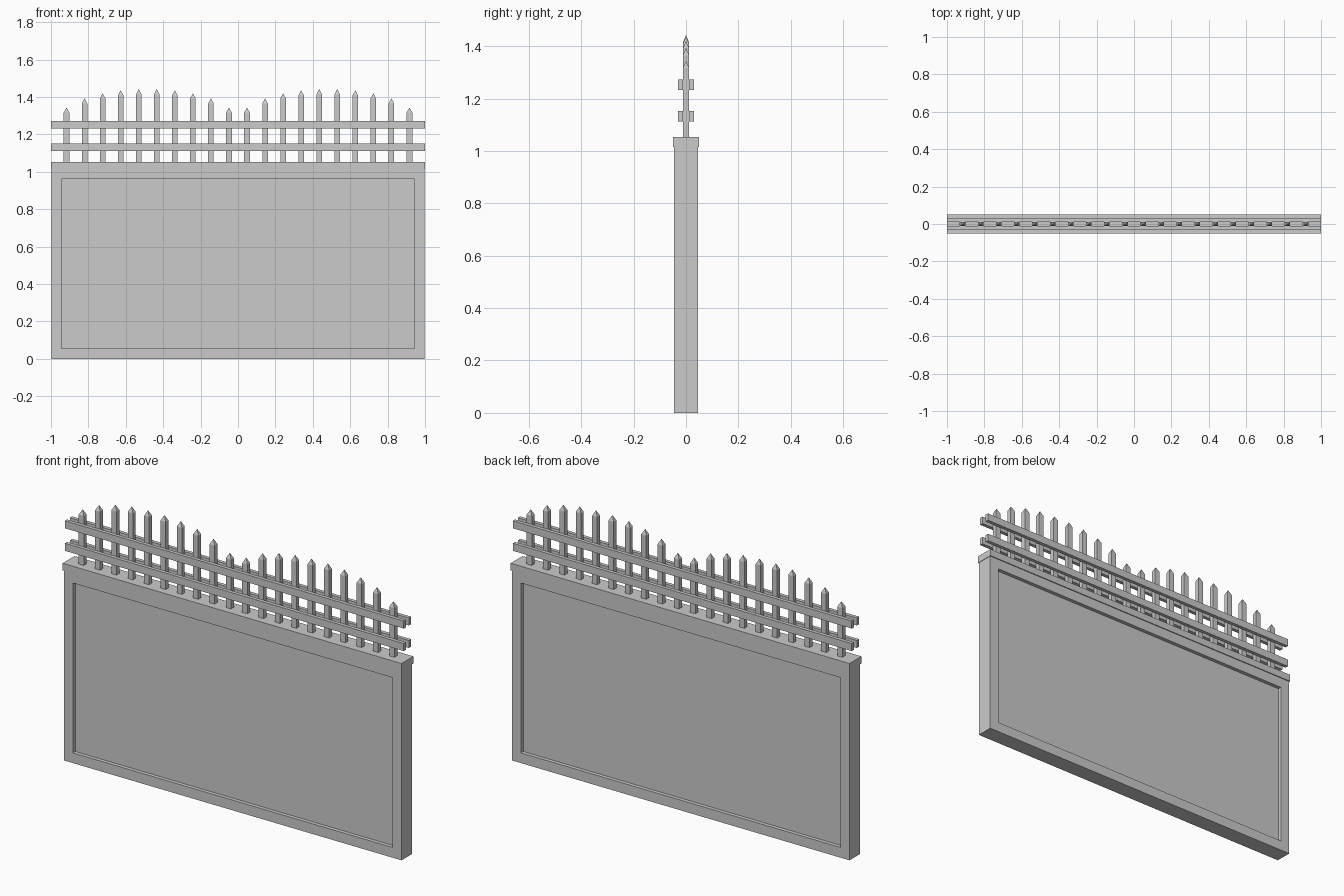
import bpy, bmesh
from mathutils import Matrix, Vector

if "Cube" in bpy.data.objects:
    bpy.data.objects.remove(bpy.data.objects["Cube"])


def add_object(name, bm):
    bmesh.ops.recalc_face_normals(bm, faces=bm.faces[:])
    mesh = bpy.data.meshes.new(name)
    bm.to_mesh(mesh)
    bm.free()
    ob = bpy.data.objects.new(name, mesh)
    bpy.context.collection.objects.link(ob)
    return ob


def box_bmesh(x0, x1, y0, y1, z0, z1):
    bm = bmesh.new()
    centre = Vector(((x0 + x1) / 2, (y0 + y1) / 2, (z0 + z1) / 2))
    mat = Matrix.Translation(centre) @ Matrix.Diagonal((x1 - x0, y1 - y0, z1 - z0, 1))
    bmesh.ops.create_cube(bm, size=1, matrix=mat)
    return bm


# Wall body with a recessed panel on the front and back
bm = box_bmesh(-0.997, 0.997, -0.045, 0.045, 0, 1.015)
bm.normal_update()
for face in [f for f in bm.faces if abs(f.normal.y) > 0.9]:
    inward = -face.normal.copy() * 0.02
    bmesh.ops.inset_region(bm, faces=[face], thickness=0.077)
    # duplicate the rim so the recess walls are square
    bmesh.ops.inset_region(bm, faces=[face], thickness=0)
    bmesh.ops.translate(bm, verts=face.verts[:], vec=inward)
add_object("wall_panel", bm)

# Coping along the top of the wall
add_object("wall_cap", box_bmesh(-1, 1, -0.05, 0.05, 1.015, 1.053))

# Paired rails clamping the pickets front and back
for level, z0, z1 in (("lower", 1.112, 1.152), ("upper", 1.232, 1.272)):
    add_object(level + "_rail_front", box_bmesh(-1, 1, -0.031, -0.012, z0, z1))
    add_object(level + "_rail_back", box_bmesh(-1, 1, 0.012, 0.031, z0, z1))

# Pointed pickets, tops following two arches
TOPS = (1.344, 1.393, 1.42, 1.436, 1.442)
ARCH = TOPS + TOPS[::-1]
for i, top in enumerate(ARCH + ARCH):
    x = (i - 9.5) * 0.0965
    shoulder = top - 0.028
    bm = box_bmesh(x - 0.015, x + 0.015, -0.012, 0.012, 1.04, shoulder)
    bm.normal_update()
    roof = next(f for f in bm.faces if f.normal.z > 0.9)
    bmesh.ops.poke(bm, faces=[roof])
    tip = max(bm.verts, key=lambda v: len(v.link_edges) - 10 * (v.co - Vector((x, 0, shoulder))).length)
    tip.co.z = top
    add_object(f"picket_{i + 1:02d}", bm)
